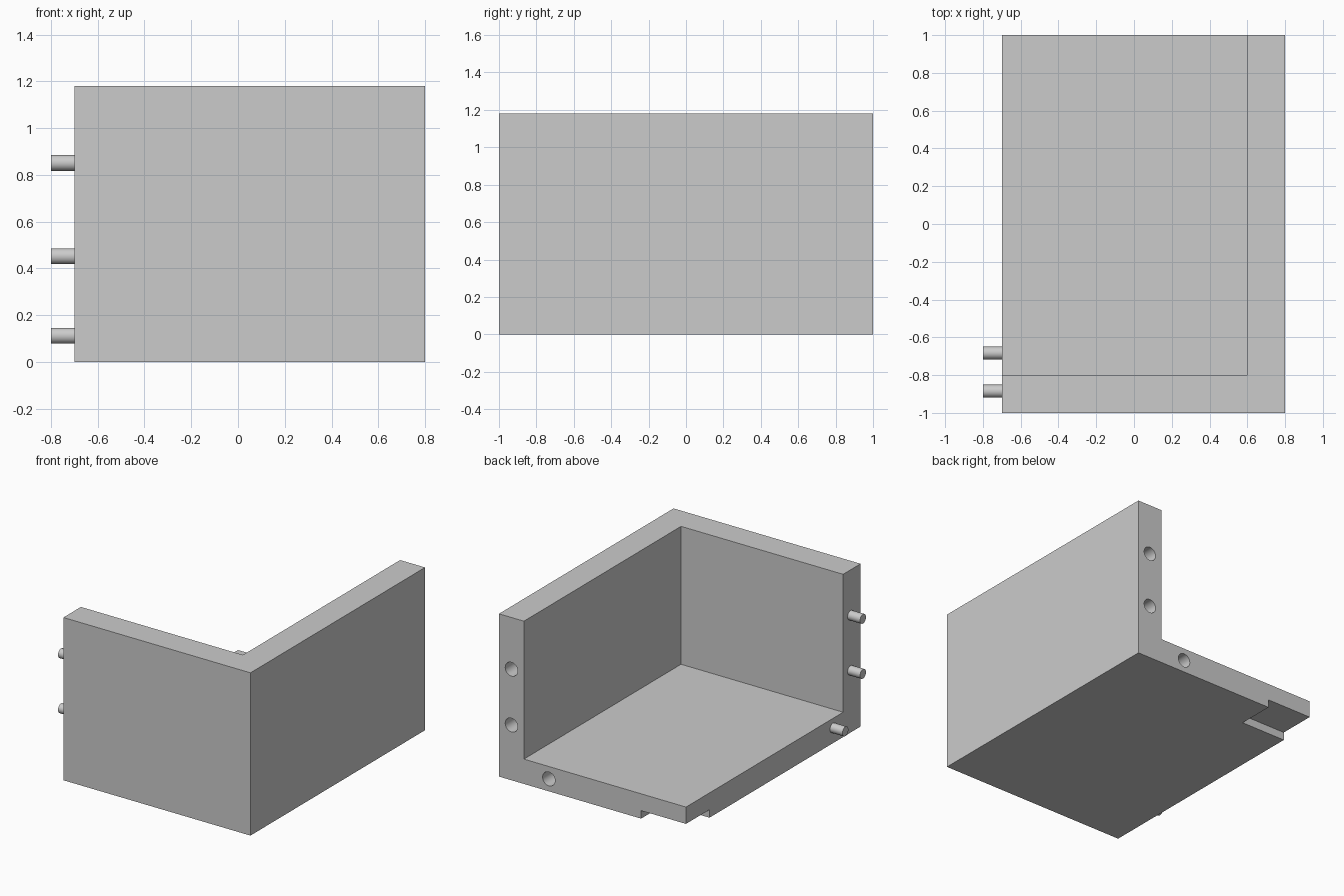
import bpy
import math

# Remove the default cube
default = bpy.data.objects.get("Cube")
if default:
    bpy.data.objects.remove(default, do_unlink=True)

grey = bpy.data.materials.new("light_grey")
grey.use_nodes = True
colour = (0.6, 0.6, 0.6, 1)
grey.diffuse_color = colour
grey.node_tree.nodes["Principled BSDF"].inputs["Base Color"].default_value = colour


def box(name, low, high):
    """Box between two opposite corners."""
    centre = [(a + b) / 2 for a, b in zip(low, high)]
    bpy.ops.mesh.primitive_cube_add(size=1, location=centre)
    obj = bpy.context.object
    obj.name = name
    obj.scale = [b - a for a, b in zip(low, high)]
    bpy.ops.object.transform_apply(location=False, rotation=False, scale=True)
    obj.data.materials.append(grey)
    return obj


def cylinder(name, centre, radius, length, rotation):
    bpy.ops.mesh.primitive_cylinder_add(vertices=32, radius=radius, depth=length,
                                        location=centre, rotation=rotation)
    obj = bpy.context.object
    obj.name = name
    obj.data.materials.append(grey)
    return obj


def smooth(obj):
    bpy.ops.object.select_all(action='DESELECT')
    obj.select_set(True)
    bpy.context.view_layer.objects.active = obj
    bpy.ops.object.shade_smooth_by_angle(angle=math.radians(30))


def cut(target, cutter):
    """Subtract the cutter from the target and discard it."""
    cutter.hide_render = True
    mod = target.modifiers.new("cut", 'BOOLEAN')
    mod.operation = 'DIFFERENCE'
    mod.solver = 'EXACT'
    mod.object = cutter
    bpy.context.view_layer.objects.active = target
    bpy.ops.object.modifier_apply(modifier=mod.name)
    bpy.data.objects.remove(cutter, do_unlink=True)


RIGHT, LEFT, BACK, FRONT, TOP = -0.7, 0.8, 1.0, -1.0, 1.18
WALL, FLOOR = 0.2, 0.18

# Corner shell: floor, front wall and left wall in one piece
shell = box("corner_shell", (RIGHT, FRONT, 0), (LEFT, BACK, TOP))
cut(shell, box("hollow", (RIGHT - 1, FRONT + WALL, FLOOR), (LEFT - WALL, BACK + 1, TOP + 1)))

# Shallow notch under the back right corner
cut(shell, box("notch", (RIGHT - 1, 0.73, -1), (-0.34, BACK + 1, 0.058)))

# Peg sockets in the back edge
for x, z in ((0.7, 0.805), (0.7, 0.4), (0.4, 0.09)):
    cut(shell, cylinder("socket", (x, BACK, z), 0.05, 0.26, (math.pi / 2, 0, 0)))
smooth(shell)

# Pegs on the right edge
for name, y, z in (("upper_peg", -0.885, 0.851), ("middle_peg", -0.885, 0.452),
                   ("floor_peg", -0.683, 0.112)):
    smooth(cylinder(name, (RIGHT - 0.04, y, z), 0.034, 0.12, (0, math.pi / 2, 0)))
